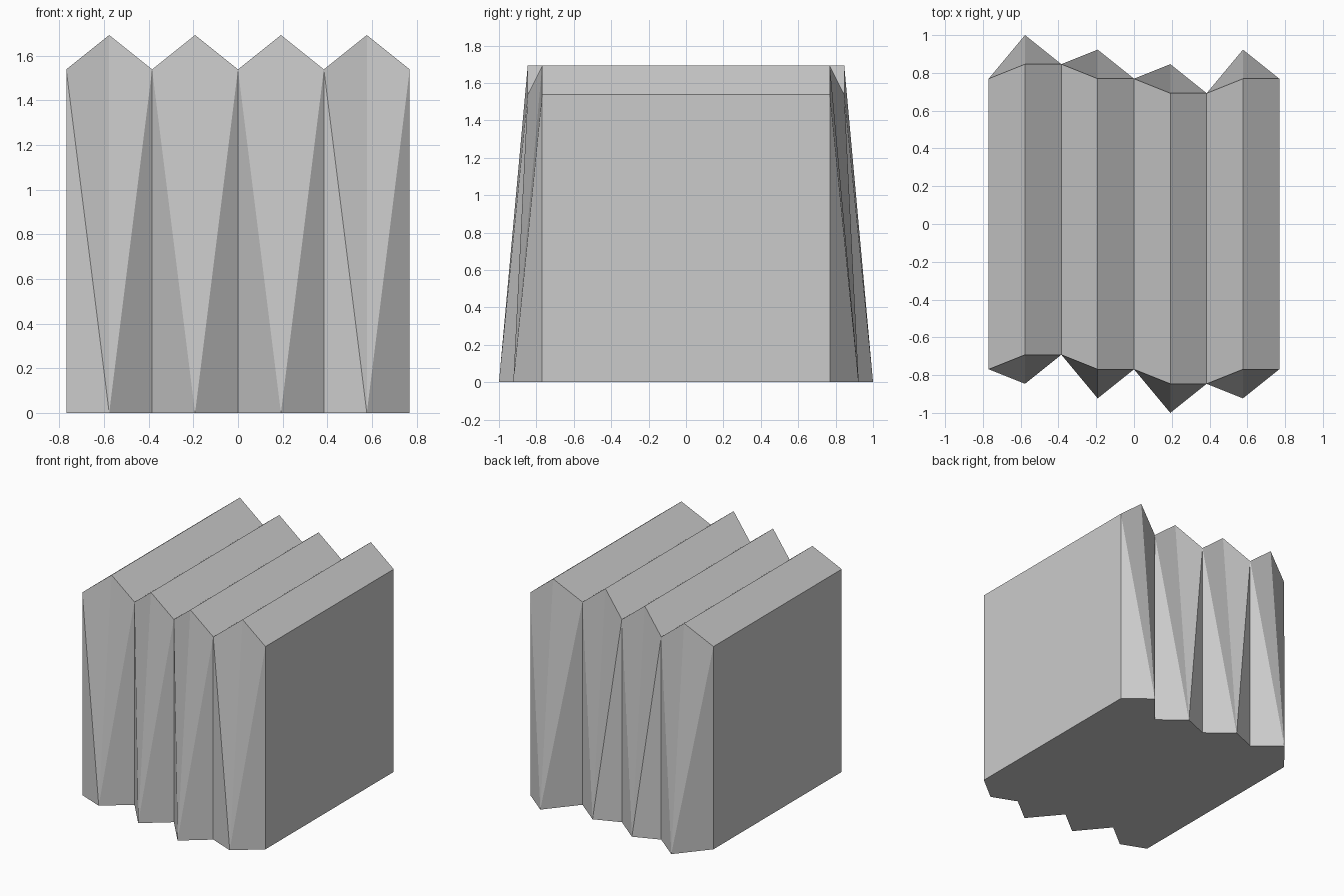
import bpy, bmesh

if "Cube" in bpy.data.objects:
    bpy.data.objects.remove(bpy.data.objects["Cube"])

U = 1 / 13            # modelling unit
STEP = 2.5 * U        # distance between folds
EAVE, RIDGE = 20 * U, 22 * U
LEAN = 2 * U          # how far each ridge leans in from foot to peak

# Foot line of each facade in units, alternating valley / ridge from left to right
front_foot = [-10, -11, -9, -12, -10, -13, -11, -12, -10]
back_foot = [10, 13, 11, 12, 10, 11, 9, 12, 10]

bm = bmesh.new()


def facade(foot, inward):
    """Return bottom and top vertex rows; ridges lean inward, valleys are upright."""
    bottom, top = [], []
    for i, y in enumerate(foot):
        x = (i - 4) * STEP
        ridge = i % 2
        bottom.append(bm.verts.new((x, y * U, 0)))
        top.append(bm.verts.new((x, y * U + ridge * inward * LEAN,
                                 RIDGE if ridge else EAVE)))
    # Folded wall: each panel is split from valley top to ridge foot
    for i in range(8):
        v, r = (i, i + 1) if i % 2 == 0 else (i + 1, i)
        bm.faces.new((bottom[v], bottom[r], top[v]))
        bm.faces.new((top[v], bottom[r], top[r]))
    return bottom, top


fb, ft = facade(front_foot, 1)
bb, bt = facade(back_foot, -1)

# Zigzag roof and flat base
for i in range(8):
    bm.faces.new((ft[i], ft[i + 1], bt[i + 1], bt[i]))
    bm.faces.new((fb[i], bb[i], bb[i + 1], fb[i + 1]))

# End walls
for i in (0, 8):
    bm.faces.new((fb[i], ft[i], bt[i], bb[i]))

bmesh.ops.recalc_face_normals(bm, faces=bm.faces[:])
mesh = bpy.data.meshes.new("folded_row_building")
bm.to_mesh(mesh)
bm.free()
obj = bpy.data.objects.new("folded_row_building", mesh)
bpy.context.collection.objects.link(obj)
